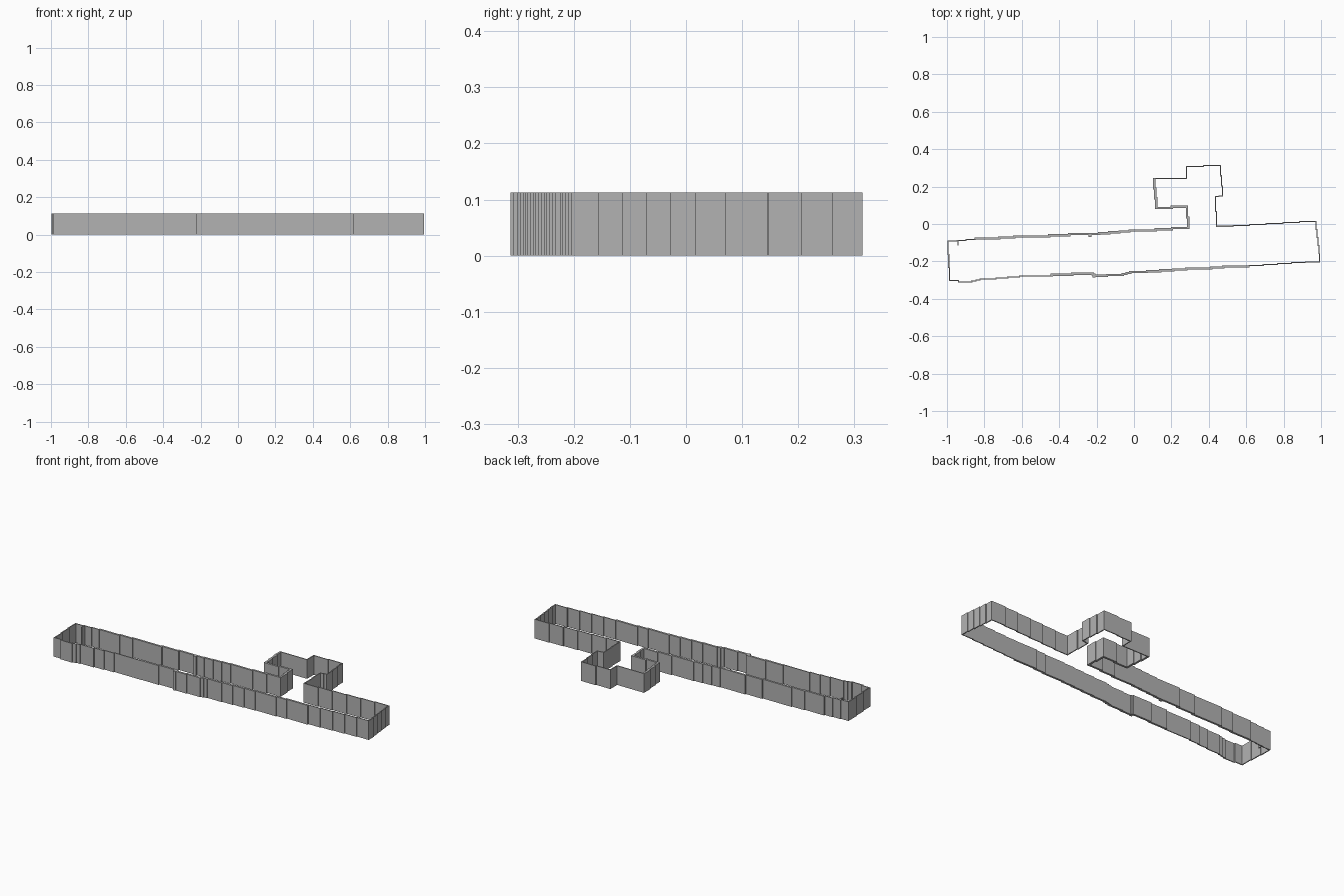
import bpy
import bmesh
from mathutils import Vector

HEIGHT = 0.113
GRID = 0.0054          # size of one stair step in the wall line
THIN, THICK = 0.0055, 0.012

cube = bpy.data.objects.get("Cube")
if cube:
    bpy.data.objects.remove(cube, do_unlink=True)

grey = bpy.data.materials.new("wall grey")
grey.use_nodes = True
colour = (0.45, 0.45, 0.45, 1)
grey.diffuse_color = colour
grey.node_tree.nodes["Principled BSDF"].inputs["Base Color"].default_value = colour


def add_object(name, bm):
    bmesh.ops.recalc_face_normals(bm, faces=bm.faces)
    mesh = bpy.data.meshes.new(name)
    bm.to_mesh(mesh)
    bm.free()
    mesh.materials.append(grey)
    obj = bpy.data.objects.new(name, mesh)
    bpy.context.collection.objects.link(obj)
    return obj


def staircase(start, end):
    """Corners of an axis-aligned stepped line between two points."""
    start, end = Vector(start), Vector(end)
    span = end - start
    main = 0 if abs(span.x) > abs(span.y) else 1
    side = 1 - main
    steps = max(0, round(abs(span[side]) / GRID))
    points = [start.copy()]
    here = start.copy()
    for k in range(steps):
        here[main] = start[main] + span[main] * (k + 1) / (steps + 1)
        points.append(here.copy())
        here[side] = start[side] + span[side] * (k + 1) / steps
        points.append(here.copy())
    here[main] = end[main]
    points.append(here.copy())
    return points


def stepped_wall(name, plan):
    """Closed thin wall following the plan, given as (x, y, thickness)."""
    corners, widths = [], []
    cursor = Vector(plan[0][:2])
    count = len(plan)
    for i in range(count):
        target = plan[(i + 1) % count][:2]
        run = staircase(cursor, target)
        corners += run[:-1]
        widths += [plan[i][2]] * (len(run) - 1)
        cursor = run[-1]
    # close the loop with square corners
    corners[0].x = cursor.x

    # drop points that lie on a straight run
    total = len(corners)
    keep = []
    for i in range(total):
        before = corners[i] - corners[i - 1]
        after = corners[(i + 1) % total] - corners[i]
        if abs(before.x * after.y - before.y * after.x) > 1e-9:
            keep.append(i)
    corners = [corners[i] for i in keep]
    widths = [widths[i] for i in keep]
    total = len(corners)

    def normal(i):
        d = (corners[(i + 1) % total] - corners[i]).normalized()
        return Vector((-d.y, d.x)) * widths[i] / 2

    bm = bmesh.new()
    rings = []
    for i, p in enumerate(corners):
        offset = normal(i) + normal(i - 1)
        inner, outer = p + offset, p - offset
        rings.append([bm.verts.new((q.x, q.y, z)) for q, z in
                      ((outer, 0), (outer, HEIGHT), (inner, HEIGHT), (inner, 0))])
    for i in range(total):
        a, b = rings[i], rings[(i + 1) % total]
        for k in range(4):
            m = (k + 1) % 4
            bm.faces.new((a[k], b[k], b[m], a[m]))
    return add_object(name, bm)


def pilaster(name, x, y, width, depth):
    bm = bmesh.new()
    bmesh.ops.create_cube(bm, size=1)
    for v in bm.verts:
        v.co = (x + v.co.x * width, y + v.co.y * depth, (v.co.z + 0.5) * HEIGHT)
    return add_object(name, bm)


# Long hall with a stepped side room opening off its back
plan = [
    (-0.986, -0.303, THIN), (-0.89, -0.31, THIN), (-0.8, -0.293, THIN),
    (-0.55, -0.277, THICK), (-0.22, -0.266, THICK),
    (-0.21, -0.277, THICK), (-0.08, -0.272, THICK), (0, -0.257, THICK),
    (0.35, -0.238, THICK), (0.54, -0.227, THIN), (0.993, -0.202, THIN),
    (0.974, 0.014, THIN), (0.44, -0.012, THIN), (0.436, 0.147, THIN),
    (0.473, 0.15, THIN), (0.463, 0.312, THIN), (0.28, 0.307, THIN),
    (0.28, 0.243, THIN), (0.108, 0.243, THICK), (0.119, 0.085, THICK),
    (0.284, 0.092, THICK), (0.29, -0.022, THICK), (0.03, -0.035, THICK),
    (-0.24, -0.054, THICK), (-0.56, -0.067, THICK), (-0.8, -0.078, THIN),
    (-0.995, -0.092, THIN),
]
stepped_wall("perimeter_wall", plan)

# Small projections along the hall
pilaster("back_pilaster", -0.235, -0.06, 0.018, 0.02)
pilaster("front_pilaster", -0.215, -0.276, 0.016, 0.022)
pilaster("corner_stub", -0.94, -0.101, 0.006, 0.03)
